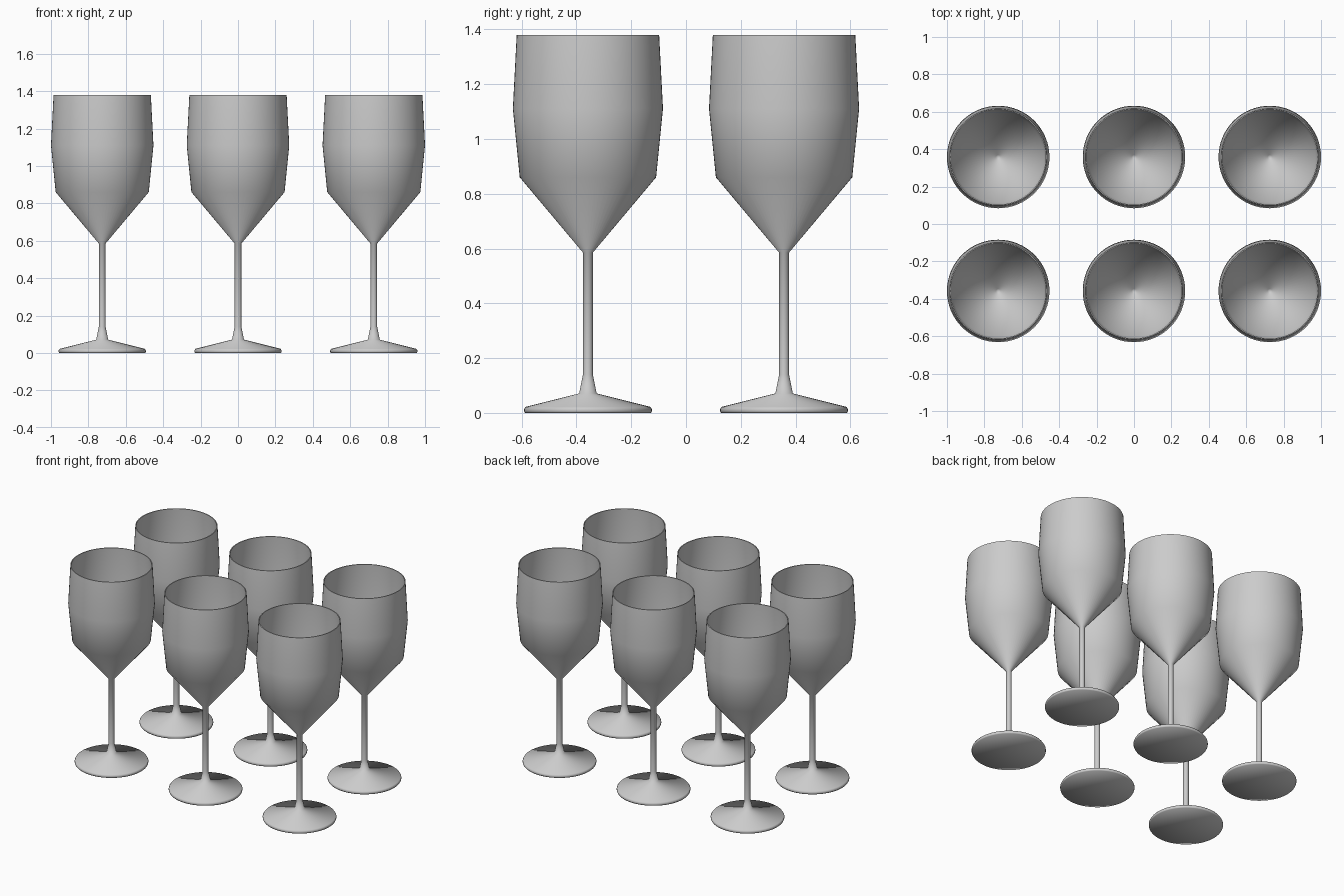
import bpy
import bmesh
import math

if "Cube" in bpy.data.objects:
    bpy.data.objects.remove(bpy.data.objects["Cube"])

# Half profile of one glass (radius, height): foot, stem, outer bowl, rim, inner bowl
PROFILE = [
    (0, 0), (0.230, 0), (0.233, 0.006), (0.233, 0.014), (0.228, 0.022),
    (0.032, 0.071), (0.018, 0.14), (0.018, 0.585),
    (0.249, 0.86), (0.274, 1.11), (0.260, 1.38),
    (0.254, 1.38), (0.267, 1.11), (0.243, 0.862), (0.012, 0.592), (0, 0.588),
]


def glass_mesh(segments=64):
    # Revolve the profile around z
    bm = bmesh.new()
    verts = [bm.verts.new((r, 0, z)) for r, z in PROFILE]
    edges = [bm.edges.new(pair) for pair in zip(verts, verts[1:])]
    bmesh.ops.spin(bm, geom=verts + edges, cent=(0, 0, 0), axis=(0, 0, 1),
                   angle=2 * math.pi, steps=segments)
    bmesh.ops.remove_doubles(bm, verts=bm.verts, dist=0.0003)
    bmesh.ops.recalc_face_normals(bm, faces=bm.faces)
    mesh = bpy.data.meshes.new("wine_glass")
    bm.to_mesh(mesh)
    bm.free()
    return mesh


# Two rows of three glasses sharing one mesh
mesh = glass_mesh()
for row, y in (("front", -0.358), ("back", 0.358)):
    for col, x in (("left", -0.726), ("middle", 0), ("right", 0.726)):
        glass = bpy.data.objects.new(f"wine_glass_{row}_{col}", mesh)
        glass.location = (x, y, 0)
        bpy.context.collection.objects.link(glass)

# Smooth shading, keeping the rim and foot edge sharp
bpy.context.view_layer.objects.active = glass
glass.select_set(True)
bpy.ops.object.shade_smooth_by_angle(angle=math.radians(70))
